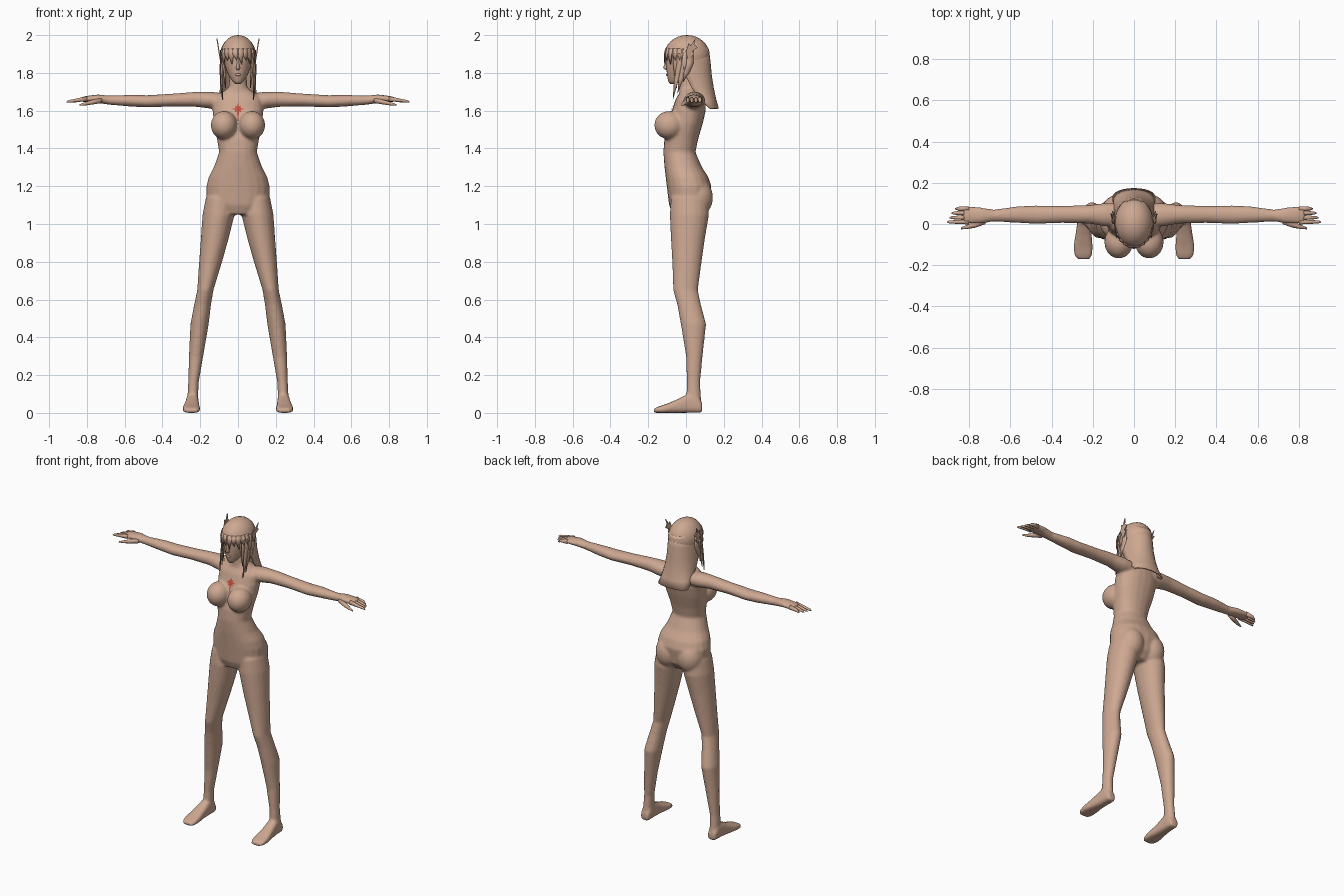
import bpy, bmesh
from math import sin, cos, pi, radians
from mathutils import Vector, Matrix

cube = bpy.data.objects.get("Cube")
if cube:
    bpy.data.objects.remove(cube, do_unlink=True)


def material(name, rgb):
    m = bpy.data.materials.new(name)
    m.use_nodes = True
    m.diffuse_color = (*rgb, 1)
    m.node_tree.nodes["Principled BSDF"].inputs["Base Color"].default_value = (*rgb, 1)
    return m


skin = material("skin tan", (0.61, 0.39, 0.285))
red = material("mark red", (0.62, 0.08, 0.045))


def finish(name, bm, mat=skin, smooth=True):
    bmesh.ops.recalc_face_normals(bm, faces=bm.faces)
    for f in bm.faces:
        f.smooth = smooth
    mesh = bpy.data.meshes.new(name)
    bm.to_mesh(mesh)
    bm.free()
    mesh.materials.append(mat)
    ob = bpy.data.objects.new(name, mesh)
    bpy.context.collection.objects.link(ob)
    return ob


def loft(bm, axis, rings, side=1, n=20, power=1.0):
    """Skin rings (t, a0, a1, b0, b1) placed along one axis."""
    order = {"x": (2, 0, 1), "y": (0, 2, 1), "z": (0, 1, 2)}[axis]
    loops = []
    for t, a0, a1, b0, b1 in rings:
        loop = []
        for i in range(n):
            c, s = cos(2 * pi * i / n), sin(2 * pi * i / n)
            c, s = [abs(k) ** power * (1 if k > 0 else -1) for k in (c, s)]
            a = (a0 + a1) / 2 + c * (a1 - a0) / 2
            b = (b0 + b1) / 2 + s * (b1 - b0) / 2
            p = {"x": (t, a, b), "y": (a, t, b), "z": (a, b, t)}[axis]
            loop.append(bm.verts.new((p[0] * side, p[1], p[2])))
        loops.append(loop)
    for lo, hi in zip(loops, loops[1:]):
        for i in range(n):
            j = (i + 1) % n
            bm.faces.new((lo[i], lo[j], hi[j], hi[i]))
    bm.faces.new(loops[0])
    bm.faces.new(loops[-1])


def ball(bm, centre, radii):
    m = Matrix.Translation(centre) @ Matrix.Diagonal((*radii, 1))
    return bmesh.ops.create_uvsphere(bm, u_segments=24, v_segments=16, radius=1, matrix=m)


# Body: overlapping lofts fused into one skin
torso = [(1.05, .10, -.07, .08), (1.10, .165, -.09, .12), (1.20, .168, -.102, .135),
         (1.25, .155, -.108, .118), (1.30, .128, -.114, .085), (1.38, .10, -.12, .05),
         (1.45, .112, -.115, .065), (1.53, .128, -.09, .088), (1.60, .135, -.075, .105),
         (1.66, .13, -.055, .105), (1.695, .09, -.035, .085), (1.72, .05, -.035, .06),
         (1.82, .043, -.035, .05)]
leg = [(1.14, .03, .17, -.08, .115), (1.05, .018, .188, -.086, .122),
       (.92, .05, .197, -.08, .1), (.80, .084, .206, -.073, .083),
       (.65, .13, .216, -.068, .063), (.57, .143, .233, -.046, .08),
       (.47, .155, .252, -.028, .107), (.30, .184, .26, .0, .088),
       (.16, .208, .264, .004, .075), (.05, .212, .27, .0, .082)]
foot = [(.086, .215, .268, 0, .05), (.06, .208, .272, 0, .09), (.01, .208, .275, 0, .1),
        (-.05, .206, .284, 0, .07), (-.11, .2, .294, 0, .045), (-.15, .202, .29, 0, .032),
        (-.172, .215, .275, 0, .022)]
arm = [(.06, -.01, .10, 1.61, 1.69), (.14, -.012, .102, 1.61, 1.70),
       (.22, .002, .092, 1.62, 1.70), (.35, .005, .088, 1.622, 1.69),
       (.48, .0, .09, 1.617, 1.682), (.56, .005, .087, 1.621, 1.684),
       (.68, .012, .07, 1.631, 1.68), (.74, .002, .08, 1.64, 1.686),
       (.79, .0, .086, 1.644, 1.68), (.83, .0, .086, 1.646, 1.672)]
bm = bmesh.new()
loft(bm, "z", [(z, -w, w, f, b) for z, w, f, b in torso], power=.9)
for s in (1, -1):
    loft(bm, "z", leg, s)
    loft(bm, "y", foot, s, power=.65)
    loft(bm, "x", arm, s)
    ball(bm, (s * .074, -.088, 1.523), (.07, .08, .075))
    ball(bm, (s * .078, .06, 1.14), (.08, .083, .10))
body = finish("body", bm)
fuse = body.modifiers.new("fuse", "REMESH")
fuse.mode = "VOXEL"
fuse.voxel_size = .008
fuse.use_smooth_shade = True
soft = body.modifiers.new("soften", "SMOOTH")
soft.factor = .5
soft.iterations = 6

# Fingers and thumbs
bm = bmesh.new()
for s in (1, -1):
    for y, tip in ((.074, .868), (.053, .886), (.031, .895), (.010, .907)):
        loft(bm, "x", [(.80, y - .012, y + .012, 1.648, 1.676),
                       (.85, y - .010, y + .010, 1.646, 1.666),
                       (tip - .01, y - .007, y + .007, 1.642, 1.656),
                       (tip, y - .003, y + .003, 1.643, 1.649)], s, 10)
    loft(bm, "x", [(.72, .0, .03, 1.64, 1.668), (.77, -.018, .014, 1.632, 1.658),
                   (.81, -.024, -.004, 1.627, 1.645), (.84, -.026, -.017, 1.626, 1.634)], s, 10)
finish("fingers", bm)

# Head with nose and lips
head = [(1.742, .016, -.085, -.05), (1.757, .03, -.095, -.02), (1.79, .052, -.1, .04),
        (1.83, .067, -.105, .08), (1.88, .078, -.108, .105), (1.93, .078, -.1, .105),
        (1.97, .055, -.065, .08), (1.985, .02, -.02, .03)]
bm = bmesh.new()
loft(bm, "z", [(z, -w, w, f, b) for z, w, f, b in head], n=24)
loft(bm, "z", [(1.815, -.008, .008, -.108, -.09), (1.826, -.011, .011, -.122, -.09),
               (1.845, -.007, .007, -.115, -.09), (1.88, -.005, .005, -.109, -.09)], n=10)
ball(bm, (0, -.098, 1.79), (.017, .008, .007))
finish("head", bm)

# Hair cap, open over the face
bm = bmesh.new()
ball(bm, (0, .005, 1.89), (.095, .121, .11))
low = [f for f in bm.faces
       if f.calc_center_median().z < (1.91 if f.calc_center_median().y < -.02 else 1.86)]
bmesh.ops.delete(bm, geom=low, context="FACES")
finish("hair_cap", bm)

# Back hair: flaring curtain around the nape
bm = bmesh.new()
rows = []
for z, w, front, back in ((1.93, .088, -.03, .120), (1.86, .094, -.025, .13),
                          (1.79, .094, -.005, .136), (1.72, .096, .03, .147),
                          (1.66, .10, .075, .16), (1.612, .105, .125, .174)):
    rows.append([bm.verts.new((w * sin(a), front + (back - front) * cos(a) ** .8, z))
                 for a in (radians(-89.9 + 179.8 * i / 18) for i in range(19))])
for r, q in zip(rows, rows[1:]):
    for i in range(18):
        bm.faces.new((r[i], r[i + 1], q[i + 1], q[i]))
curtain = finish("back_hair", bm)
curtain.modifiers.new("thickness", "SOLIDIFY").thickness = .008


def lock(bm, path, across):
    """Flat tapering strand; path holds (point, half width)."""
    pairs = [(bm.verts.new(Vector(p) - across * w), bm.verts.new(Vector(p) + across * w))
             for p, w in path[:-1]]
    tip = bm.verts.new(path[-1][0])
    for (a, b), (c, d) in zip(pairs, pairs[1:]):
        bm.faces.new((a, b, d, c))
    bm.faces.new((*pairs[-1], tip))


def brow(deg, z, grow=1.0):
    a = radians(deg)
    return (.094 * grow * sin(a), .005 - .12 * grow * cos(a), z)


# Fringe and side locks
bm = bmesh.new()
for i, deg in enumerate(range(-72, 73, 16)):
    across = Vector((cos(radians(deg)), sin(radians(deg)), 0))
    drop = (1.865, 1.845)[i % 2]
    lock(bm, [(brow(deg, 1.93, .94), .016), (brow(deg, 1.90, 1.01), .017),
              (brow(deg + 4, drop, 1.02), 0)], across)
for s in (1, -1):
    for deg, x, y, z, w in ((58, .068, -.05, 1.72, .011), (70, .085, -.07, 1.66, .014),
                            (84, .088, -.045, 1.69, .016), (98, .092, -.015, 1.75, .018)):
        a = radians(deg)
        across = Vector((s * cos(a), sin(a), 0))
        top, mid = brow(s * deg, 1.92), brow(s * deg, 1.85, 1.01)
        near = (s * (x + .004), (y + mid[1]) / 2, (z + 1.85) / 2)
        lock(bm, [(top, w), (mid, w), (near, w * .8), ((s * x, y, z), 0)], across)
locks = finish("front_locks", bm)
locks.modifiers.new("thickness", "SOLIDIFY").thickness = .005

# Jagged ear fins
bm = bmesh.new()
fin = [(.0, 1.915), (.015, 1.955), (.025, 1.945), (.05, 1.982), (.043, 1.95),
       (.062, 1.935), (.035, 1.915), (.042, 1.9), (.012, 1.862)]
for s in (1, -1):
    bm.faces.new([bm.verts.new((s * (.095 + .16 * (z - 1.86)), y, z)) for y, z in fin])
fins = finish("ear_fins", bm, smooth=False)
fins.modifiers.new("thickness", "SOLIDIFY").thickness = .006

# Painted chest mark: spiky star with a trailing stem, laid on the skin
bm = bmesh.new()
hub = bm.verts.new((0, -.3, 1.608))
rim = []
for i in range(16):
    a = 2 * pi * i / 16
    r = .014 if i % 2 else (.032, .024)[i // 2 % 2]
    rim.append(bm.verts.new((r * sin(a), -.3, 1.608 + r * cos(a))))
for i in range(16):
    bm.faces.new((hub, rim[i], rim[(i + 1) % 16]))
stem = [[bm.verts.new((x, -.3, z)) for x in (-w, w)]
        for z, w in ((1.60, .006), (1.575, .004), (1.55, .004), (1.53, .001))]
for (a, b), (c, d) in zip(stem, stem[1:]):
    bm.faces.new((a, b, d, c))
bmesh.ops.subdivide_edges(bm, edges=bm.edges, cuts=2, use_grid_fill=True)
mark = finish("chest_mark", bm, red)
wrap = mark.modifiers.new("lay", "SHRINKWRAP")
wrap.target = body
wrap.wrap_method = "PROJECT"
wrap.use_project_x = wrap.use_project_z = False
wrap.use_project_y = True
wrap.use_positive_direction = wrap.use_negative_direction = True
wrap.offset = .004
wrap.wrap_mode = "ABOVE_SURFACE"
